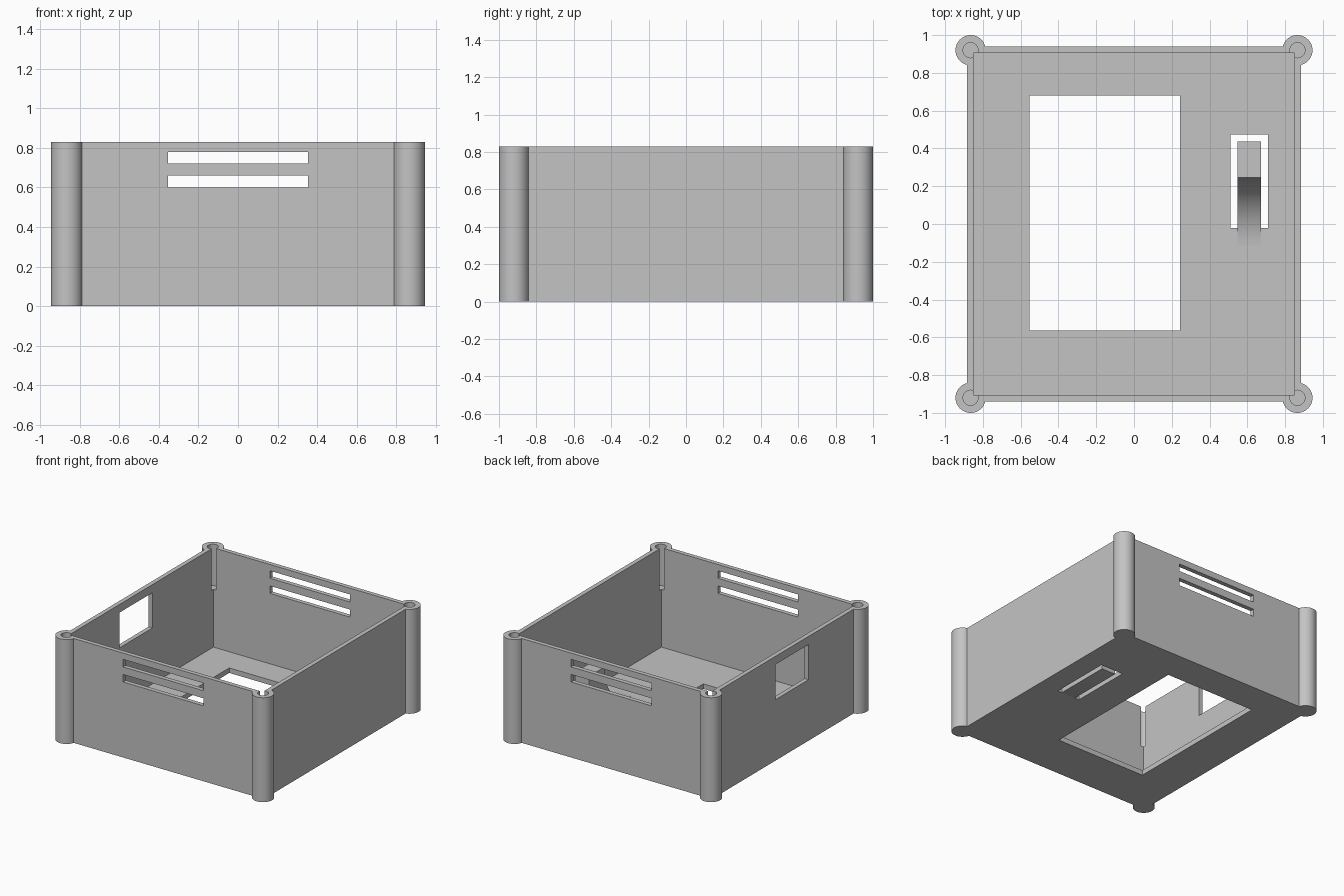
import bpy, bmesh, math

default = bpy.data.objects.get("Cube")
if default:
    bpy.data.objects.remove(default, do_unlink=True)

HEIGHT, FLOOR = 0.83, 0.04
OUT_X, OUT_Y, WALL = 0.885, 0.94, 0.035
POST_X, POST_Y, POST_R, HOLE_R = 0.865, 0.92, 0.08, 0.04

grey = bpy.data.materials.new("plain_grey")
grey.use_nodes = True
grey.diffuse_color = (0.55, 0.55, 0.55, 1)
grey.node_tree.nodes["Principled BSDF"].inputs["Base Color"].default_value = grey.diffuse_color


def make_object(name, bm):
    bmesh.ops.recalc_face_normals(bm, faces=bm.faces)
    mesh = bpy.data.meshes.new(name)
    bm.to_mesh(mesh)
    bm.free()
    mesh.materials.append(grey)
    obj = bpy.data.objects.new(name, mesh)
    bpy.context.collection.objects.link(obj)
    return obj


def box(name, x, y, z):
    """Box from (low, high) ranges on each axis."""
    bm = bmesh.new()
    bmesh.ops.create_cube(bm, size=1)
    for v in bm.verts:
        v.co = [r[0] if c < 0 else r[1] for c, r in zip(v.co, (x, y, z))]
    return make_object(name, bm)


def cylinder(name, x, y, radius, low, high):
    bm = bmesh.new()
    bmesh.ops.create_cone(bm, cap_ends=True, segments=48, radius1=radius,
                          radius2=radius, depth=high - low)
    bmesh.ops.translate(bm, verts=bm.verts, vec=(x, y, (low + high) / 2))
    return make_object(name, bm)


def activate(obj):
    bpy.ops.object.select_all(action='DESELECT')
    obj.select_set(True)
    bpy.context.view_layer.objects.active = obj


def combine(target, tool, operation):
    """Apply a boolean and discard the tool."""
    mod = target.modifiers.new("bool", 'BOOLEAN')
    mod.operation, mod.solver, mod.object = operation, 'EXACT', tool
    activate(target)
    bpy.ops.object.modifier_apply(modifier=mod.name)
    bpy.data.objects.remove(tool, do_unlink=True)


# Outer block with a round post on each corner
case = box("case_body", (-OUT_X, OUT_X), (-OUT_Y, OUT_Y), (0, HEIGHT))
corners = [(sx * POST_X, sy * POST_Y) for sx in (-1, 1) for sy in (-1, 1)]
for x, y in corners:
    combine(case, cylinder("post", x, y, POST_R, 0, HEIGHT), 'UNION')

# Hollow interior, then screw holes that break into its corners
ix, iy = OUT_X - WALL, OUT_Y - WALL
cuts = [box("cavity", (-ix, ix), (-iy, iy), (FLOOR, 1))]
cuts += [cylinder("screw_hole", x, y, HOLE_R, 0.5, 1) for x, y in corners]

# Vent slots through front and back walls
for z in (0.60, 0.72):
    cuts.append(box("vent", (-0.353, 0.353), (-1.2, 1.2), (z, z + 0.06)))

# Side window, floor opening and button slot
cuts.append(box("side_window", (-1.2, -0.6), (-0.275, 0.14), (0.485, 0.765)))
cuts.append(box("floor_opening", (-0.553, 0.243), (-0.565, 0.68), (-0.2, 0.2)))
cuts.append(box("button_slot", (0.51, 0.71), (-0.02, 0.475), (-0.2, 0.2)))
for cut in cuts:
    combine(case, cut, 'DIFFERENCE')

# Button lever: a quarter-arc sweep rising from the floor to a flat pad
start, rise = -0.115, 0.36
profile = []
for i in range(17):
    a = math.pi / 2 * i / 16
    profile.append((start + rise * math.sin(a), FLOOR + rise * (1 - math.cos(a))))
profile += [(0.437, FLOOR + rise), (0.437, 0), (-0.02, 0)]
bm = bmesh.new()
side = bm.faces.new([bm.verts.new((0.548, y, z)) for y, z in profile])
ext = bmesh.ops.extrude_face_region(bm, geom=[side], use_keep_orig=True)
bmesh.ops.translate(bm, vec=(0.124, 0, 0),
                    verts=[g for g in ext["geom"] if isinstance(g, bmesh.types.BMVert)])
button = make_object("button_lever", bm)

for obj in (case, button):
    activate(obj)
    bpy.ops.object.shade_smooth_by_angle(angle=math.radians(30))
